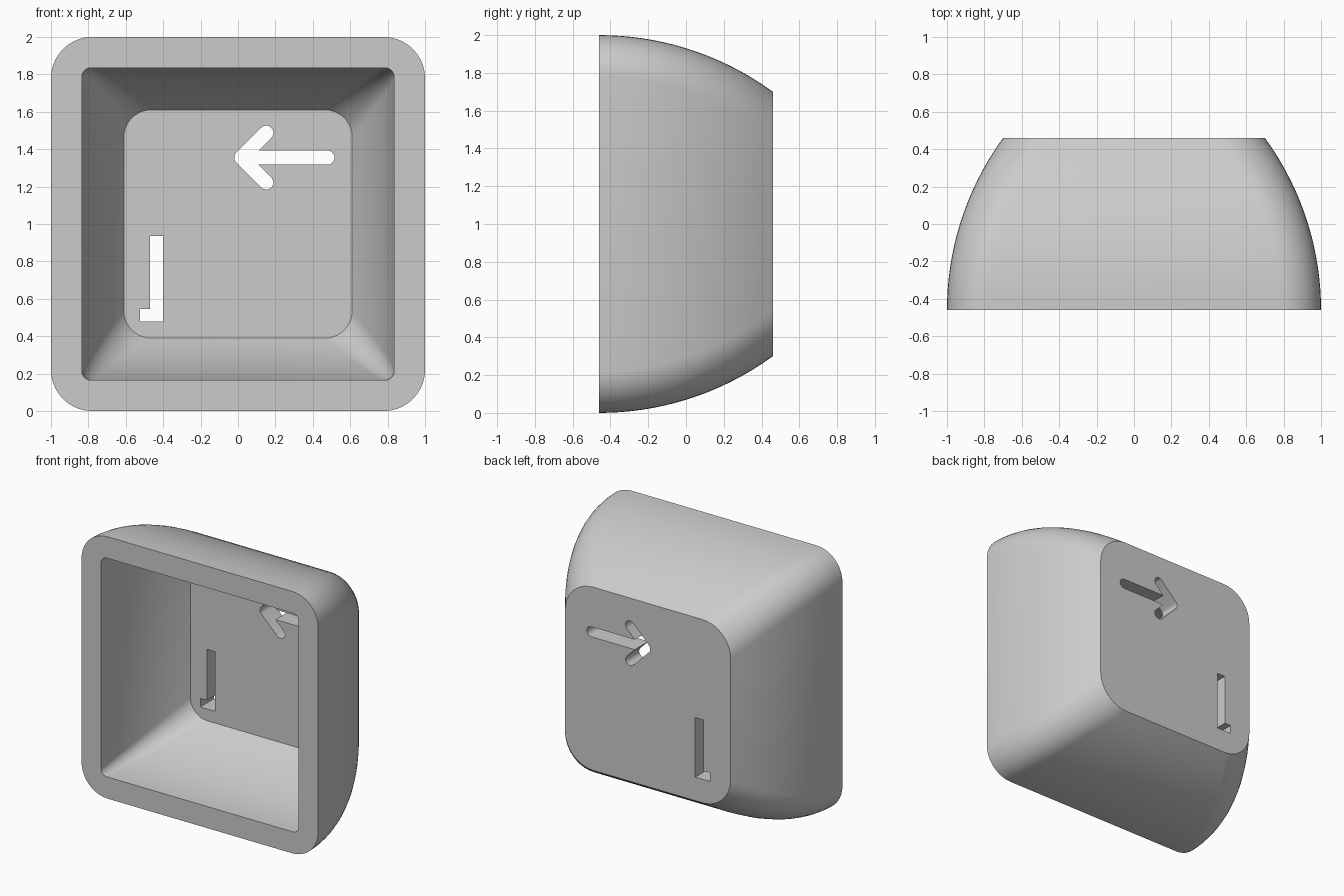
import bpy
import bmesh
from math import sin, cos, pi, sqrt, radians

cube = bpy.data.objects.get("Cube")
if cube:
    bpy.data.objects.remove(cube, do_unlink=True)

MID = 1.0            # height of the centre axis
FRONT, FLOOR, BACK = -0.46, 0.295, 0.46

grey = bpy.data.materials.new("light_grey_plastic")
grey.use_nodes = True
grey.diffuse_color = (0.6, 0.6, 0.6, 1)
grey.node_tree.nodes["Principled BSDF"].inputs["Base Color"].default_value = (0.6, 0.6, 0.6, 1)


def arc(cx, cz, r, start, end, steps=10):
    """Points on an arc, angles in degrees."""
    angles = [radians(start + (end - start) * i / steps) for i in range(steps + 1)]
    return [(cx + r * cos(a), cz + r * sin(a)) for a in angles]


def rounded_square(half, r):
    c = half - r
    points = []
    for k, (sx, sz) in enumerate([(1, 1), (-1, 1), (-1, -1), (1, -1)]):
        points += arc(sx * c, MID + sz * c, r, 90 * k, 90 * k + 90)
    return points


def shell(y0, y1, half0, half1, r0, r1, steps=16):
    """Rings whose side follows a circular arc, straight at the front."""
    depth, drop = y1 - y0, half0 - half1
    radius = (depth ** 2 + drop ** 2) / (2 * drop)
    rings = []
    for i in range(steps + 1):
        t = i / steps
        inset = radius - sqrt(radius ** 2 - (t * depth) ** 2)
        outline = rounded_square(half0 - inset, r0 + (r1 - r0) * t)
        rings.append([(x, y0 + t * depth, z) for x, z in outline])
    return rings


def loft(name, rings):
    """Skin a list of rings and cap both ends."""
    bm = bmesh.new()
    loops = [[bm.verts.new(p) for p in ring] for ring in rings]
    n = len(loops[0])
    for a, b in zip(loops, loops[1:]):
        for i in range(n):
            j = (i + 1) % n
            bm.faces.new((a[i], a[j], b[j], b[i]))
    bm.faces.new(loops[0])
    bm.faces.new(loops[-1])
    bmesh.ops.recalc_face_normals(bm, faces=bm.faces)
    mesh = bpy.data.meshes.new(name)
    bm.to_mesh(mesh)
    bm.free()
    mesh.materials.append(grey)
    obj = bpy.data.objects.new(name, mesh)
    bpy.context.collection.objects.link(obj)
    return obj


def cut(target, name, outline):
    """Cut an outline straight through the back wall."""
    cutter = loft(name, [[(x, y, z) for x, z in outline] for y in (FLOOR - 0.1, BACK + 0.1)])
    cutter.hide_render = True
    mod = target.modifiers.new(name, 'BOOLEAN')
    mod.operation = 'DIFFERENCE'
    mod.solver = 'EXACT'
    mod.object = cutter
    bpy.ops.object.modifier_apply(modifier=name)
    bpy.data.objects.remove(cutter, do_unlink=True)


# Hollow cap: outer skin back to front, rim, then inner skin front to floor
outer = shell(FRONT, BACK, 1.0, 0.7, 0.22, 0.24)
inner = shell(FRONT, FLOOR, 0.835, 0.61, 0.05, 0.145)
cap = loft("key_cap", outer[::-1] + inner)
bpy.context.view_layer.objects.active = cap
cap.select_set(True)

# Arrow slot with rounded ends
r, az, tip = 0.038, 1.355, 0.018
notch = tip + r * (1 + sqrt(2))
arrow = (arc(0.478, az, r, -90, 90) + [(notch, az + r)]
         + arc(tip + 0.133, az + 0.133, r, -45, 135)
         + arc(tip, az, r, 135, 225)
         + arc(tip + 0.133, az - 0.133, r, 225, 405)
         + [(notch, az - r)])
cut(cap, "arrow_slot", arrow)

# Square-ended corner slot
cut(cap, "corner_slot", [(-0.525, 0.48), (-0.4, 0.48), (-0.4, 0.935),
                         (-0.47, 0.935), (-0.47, 0.545), (-0.525, 0.545)])

bpy.ops.object.shade_smooth_by_angle(angle=radians(30))
